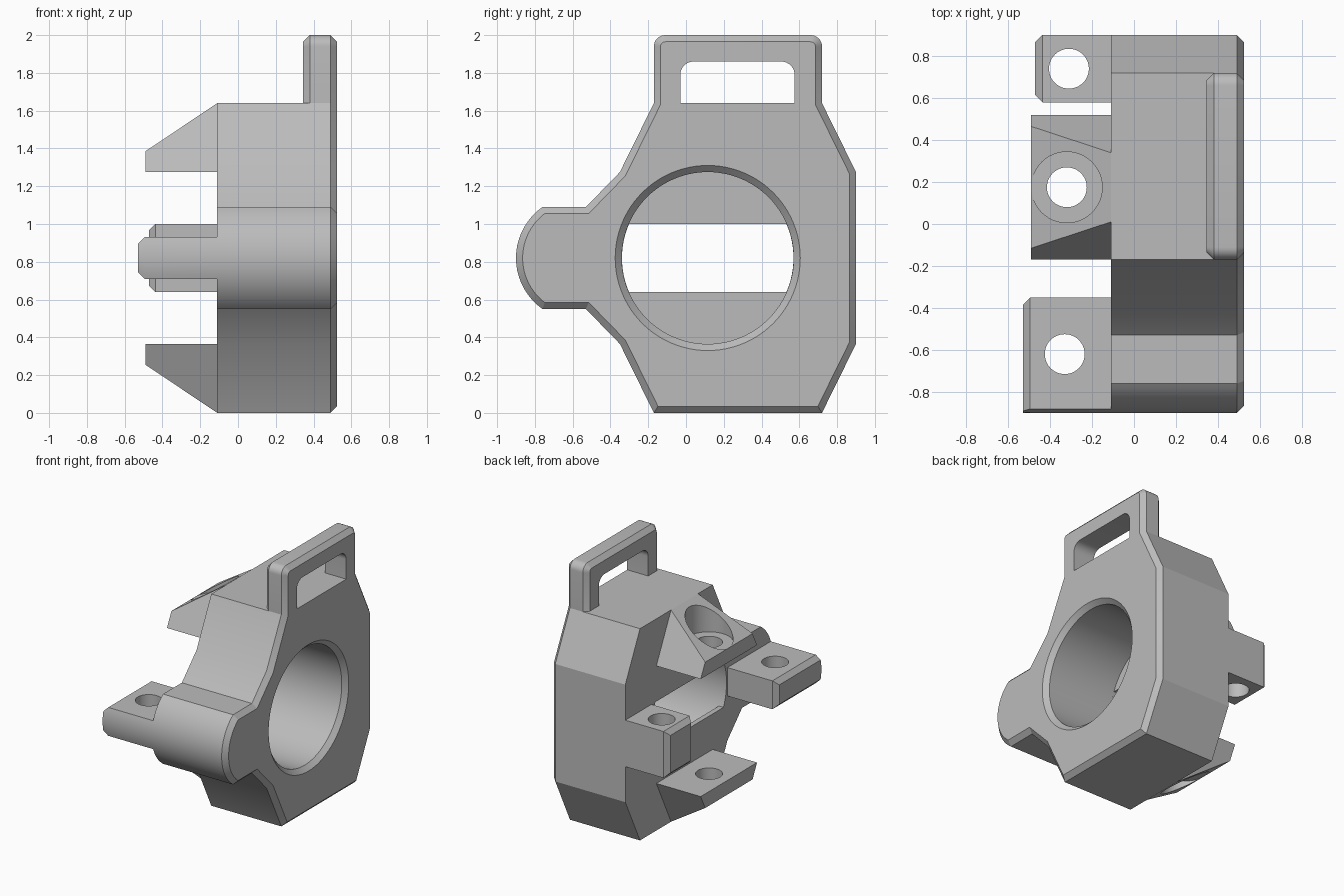
import bpy, bmesh, math
from mathutils import Vector

if "Cube" in bpy.data.objects:
    bpy.data.objects.remove(bpy.data.objects["Cube"], do_unlink=True)

grey = bpy.data.materials.new("plain grey")
grey.use_nodes = True
COLOUR = (0.5, 0.5, 0.5, 1)
grey.diffuse_color = COLOUR
grey.node_tree.nodes["Principled BSDF"].inputs["Base Color"].default_value = COLOUR

MID = 0.82       # height of the bore and of the symmetry plane
BORE_Y = 0.115
CH = 0.035       # chamfer size


def loft(name, sections):
    """Join matching (y, z) profiles placed at successive x positions."""
    bm = bmesh.new()
    loops = [[bm.verts.new((x, y, z)) for y, z in pts] for x, pts in sections]
    n = len(loops[0])
    for a, b in zip(loops, loops[1:]):
        for i in range(n):
            j = (i + 1) % n
            bm.faces.new((a[i], a[j], b[j], b[i]))
    bm.faces.new(loops[0])
    bm.faces.new(loops[-1])
    bmesh.ops.recalc_face_normals(bm, faces=bm.faces[:])
    return finish(name, bm)


def finish(name, bm):
    me = bpy.data.meshes.new(name)
    bm.to_mesh(me)
    bm.free()
    me.materials.append(grey)
    ob = bpy.data.objects.new(name, me)
    bpy.context.collection.objects.link(ob)
    return ob


def arc(cy, cz, r, a0, a1, n):
    """Points on a circle between two angles in degrees."""
    return [(cy + r * math.cos(math.radians(a0 + (a1 - a0) * i / n)),
             cz + r * math.sin(math.radians(a0 + (a1 - a0) * i / n)))
            for i in range(n + 1)]


def inset(pts, d):
    """Mitred inward offset of an anticlockwise outline."""
    out = []
    n = len(pts)
    for i in range(n):
        p, a, b = Vector(pts[i]), Vector(pts[i - 1]), Vector(pts[(i + 1) % n])
        u, v = (p - a).normalized(), (b - p).normalized()
        n1, n2 = Vector((-u.y, u.x)), Vector((-v.y, v.x))
        q = p + (n1 + n2) * d / (1 + n1.dot(n2))
        out.append((q.x, q.y))
    return out


def rod(x, y, z0, z1, r):
    """Upright cylinder used as a drill."""
    bm = bmesh.new()
    bmesh.ops.create_cone(bm, cap_ends=True, segments=48, radius1=r, radius2=r, depth=z1 - z0)
    bmesh.ops.translate(bm, verts=bm.verts[:], vec=(x, y, (z0 + z1) / 2))
    return finish("drill", bm)


def activate(ob):
    bpy.ops.object.select_all(action='DESELECT')
    ob.select_set(True)
    bpy.context.view_layer.objects.active = ob


def cut(ob, *cutters):
    """Subtract each cutter and discard it."""
    for c in cutters:
        activate(ob)
        m = ob.modifiers.new("cut", 'BOOLEAN')
        m.operation = 'DIFFERENCE'
        m.solver = 'EXACT'
        m.object = c
        bpy.ops.object.modifier_apply(modifier=m.name)
        bpy.data.objects.remove(c, do_unlink=True)


# Outline with a rounded lobe at the front
lobe_angle = math.degrees(math.asin(0.27 / 0.33))
lobe = arc(-0.57, MID, 0.33, 180 - lobe_angle, 180 + lobe_angle, 24)
right_side = [(-0.17, 0), (0.72, 0), (0.9, 0.365), (0.9, 1.275), (0.72, 1.64)]
left_side = ([(-0.17, 1.64), (-0.35, 1.275), (-0.53, 1.09)] + lobe
             + [(-0.53, 0.55), (-0.35, 0.365)])
handle_top = arc(0.66, 1.94, 0.06, 0, 90, 8) + arc(-0.11, 1.94, 0.06, 90, 180, 8)
body_outline = right_side + left_side
plate_outline = right_side + handle_top + left_side


def bore():
    """Main bore with a flared mouth, stopping short of the back wall."""
    ring = lambda r: arc(BORE_Y, MID, r, 0, 360, 96)[:-1]
    return loft("bore", [(-0.07, ring(0.455)), (0.49, ring(0.455)),
                         (0.525, ring(0.49)), (0.6, ring(0.565))])


# Body block with bore and a slot through its thin back wall
body = loft("body", [(-0.11, body_outline), (0.38, body_outline)])
half = math.degrees(math.asin(0.18 / 0.454))
slot = loft("slot", [(x, arc(BORE_Y, MID, 0.454, -half, half, 12)
                     + arc(BORE_Y, MID, 0.454, 180 - half, 180 + half, 12))
                    for x in (-0.2, 0.0)])
cut(body, bore(), slot)

# Face plate with the strap handle
small = inset(plate_outline, CH)
plate = loft("face_plate_and_handle", [(0.345, small), (0.38, plate_outline),
                                       (0.49, plate_outline), (0.525, small)])
window_pts = ([(-0.03, 1.64), (0.575, 1.64)] + arc(0.505, 1.79, 0.07, 0, 90, 8)
              + arc(0.04, 1.79, 0.07, 90, 180, 8))
window = loft("window", [(0.2, window_pts), (0.7, window_pts)])
cut(plate, bore(), window)


# Wedge lugs above and below, drilled and counterbored
def lug(name, flip):
    f = (lambda z: 2 * MID - z) if flip else (lambda z: z)
    root = [(-0.17, f(1.275)), (0.52, f(1.275)), (0.34, f(1.64)), (0.01, f(1.64))]
    tip = [(-0.17, f(1.275)), (0.52, f(1.275)), (0.465, f(1.385)), (-0.115, f(1.385))]
    ob = loft(name, [(-0.11, root), (-0.49, tip)])
    z0, z1 = sorted((f(1.385), f(1.9)))
    h0, h1 = sorted((f(1.1), f(1.5)))
    cut(ob, rod(-0.32, 0.175, z0, z1, 0.169), rod(-0.32, 0.175, h0, h1, 0.095))
    return ob


upper_lug = lug("upper_lug", False)
lower_lug = lug("lower_lug", True)


# Front ear, following the curve of the lobe
def ear_profile(h, y):
    a = math.degrees(math.asin(h / 0.33))
    return [(y, MID - h), (y, MID + h)] + arc(-0.57, MID, 0.33, 180 - a, 180 + a, 10)


front_ear = loft("front_ear", [(-0.11, ear_profile(0.11, -0.35)),
                               (-0.495, ear_profile(0.11, -0.35)),
                               (-0.53, ear_profile(0.075, -0.385))])
cut(front_ear, rod(-0.33, -0.62, 0.4, 1.3, 0.095))

# Back ear
block = [(0.58, 0.64), (0.9, 0.64), (0.9, 1.0), (0.58, 1.0)]
back_ear = loft("back_ear", [(-0.11, block), (-0.437, block), (-0.472, inset(block, CH))])
cut(back_ear, rod(-0.31, 0.74, 0.4, 1.3, 0.095))

# Smooth the round surfaces and keep the edges crisp
for ob in (body, plate, upper_lug, lower_lug, front_ear, back_ear):
    activate(ob)
    bpy.ops.object.shade_smooth_by_angle(angle=math.radians(25))
